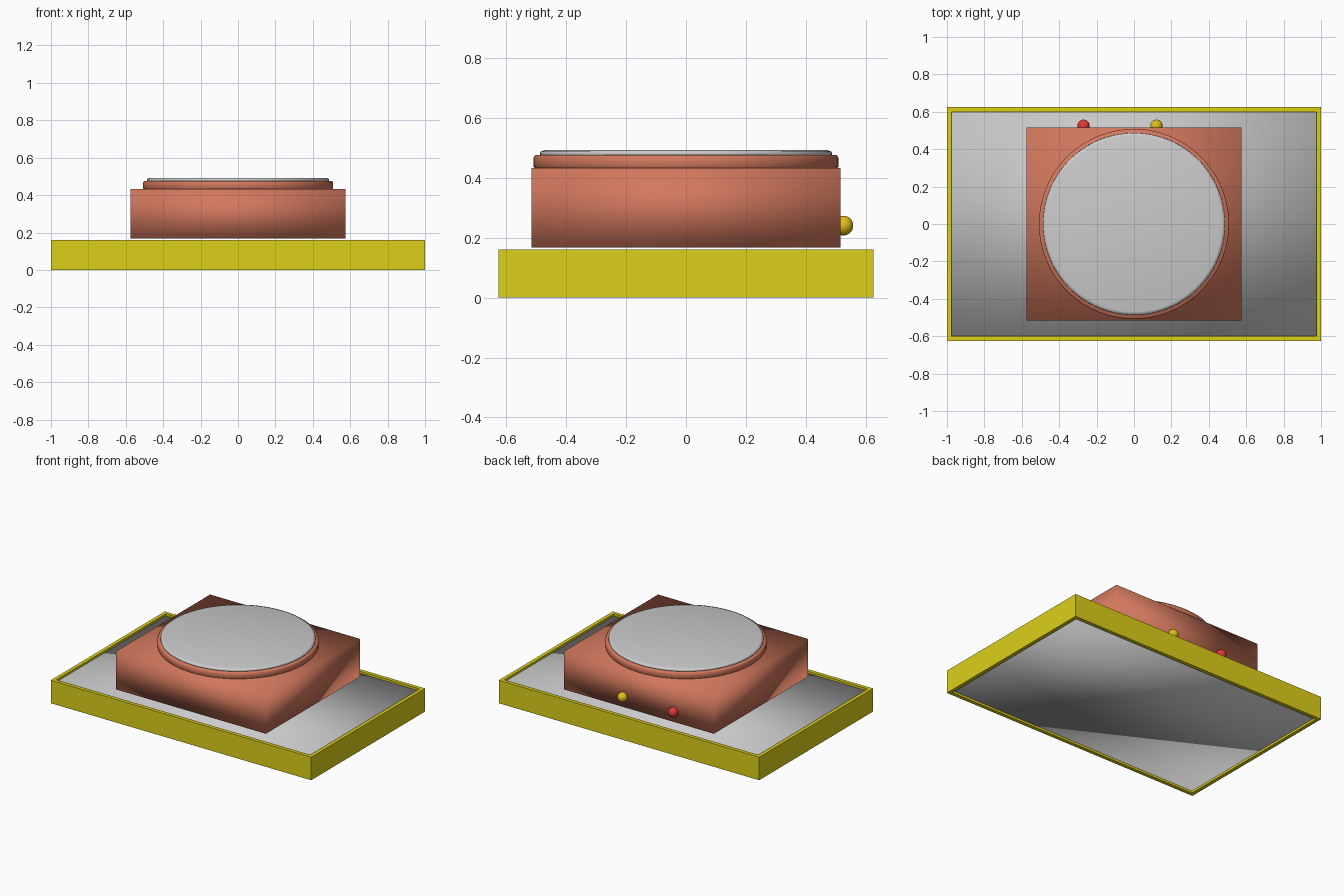
import bpy, bmesh
from math import cos, sin, pi

if "Cube" in bpy.data.objects:
    bpy.data.objects.remove(bpy.data.objects["Cube"])


def finish(name, bm, colour=None, smooth=True):
    bmesh.ops.recalc_face_normals(bm, faces=bm.faces)
    me = bpy.data.meshes.new(name)
    bm.to_mesh(me)
    bm.free()
    for p in me.polygons:
        p.use_smooth = smooth
    if colour:
        mat = bpy.data.materials.get(colour[0]) or bpy.data.materials.new(colour[0])
        mat.diffuse_color = (*colour[1], 1)
        mat.use_nodes = True
        mat.node_tree.nodes["Principled BSDF"].inputs["Base Color"].default_value = mat.diffuse_color
        me.materials.append(mat)
    ob = bpy.data.objects.new(name, me)
    bpy.context.collection.objects.link(ob)
    return ob


def loft(name, loops, colour=None, smooth=True, closed=False):
    """Skin a list of point loops; cap the ends unless the list closes on itself."""
    bm = bmesh.new()
    rings = [[bm.verts.new(p) for p in loop] for loop in loops]
    pairs = list(zip(rings, rings[1:]))
    if closed:
        pairs.append((rings[-1], rings[0]))
    else:
        bm.faces.new(rings[0])
        bm.faces.new(rings[-1])
    n = len(rings[0])
    for a, b in pairs:
        for i in range(n):
            j = (i + 1) % n
            bm.faces.new((a[i], a[j], b[j], b[i]))
    return finish(name, bm, colour, smooth)


def rect(x, y, z):
    return [(-x, -y, z), (x, -y, z), (x, y, z), (-x, y, z)]


def circle(r, z, n=96):
    return [(r * cos(2 * pi * i / n), r * sin(2 * pi * i / n), z) for i in range(n)]


def ball(name, x, y, z, r, colour):
    bm = bmesh.new()
    bmesh.ops.create_uvsphere(bm, u_segments=32, v_segments=16, radius=r)
    bmesh.ops.translate(bm, verts=bm.verts, vec=(x, y, z))
    return finish(name, bm, colour)


YELLOW = ("yellow", (0.72, 0.63, 0.01))
CLAY = ("clay", (0.65, 0.19, 0.11))
RED = ("red", (0.75, 0.04, 0.04))
GOLD = ("gold", (0.75, 0.52, 0.01))

# Open frame with the recessed panel inside it
loft("base_frame", [rect(1, 0.625, 0), rect(1, 0.625, 0.16),
                    rect(0.975, 0.6, 0.16), rect(0.975, 0.6, 0)],
     YELLOW, smooth=False, closed=True)
loft("base_panel", [rect(0.975, 0.6, 0.015), rect(0.975, 0.6, 0.145)])

# Main block, hovering just above the frame
loft("main_block", [rect(0.575, 0.515, 0.167), rect(0.575, 0.515, 0.433)], CLAY)

# Round collar and the disc resting on it
loft("collar", [circle(r, z) for r, z in
                ((0.505, 0.432), (0.508, 0.436), (0.508, 0.468), (0.503, 0.475))], CLAY)
loft("top_disc", [circle(r, z) for r, z in
                  ((0.485, 0.474), (0.487, 0.478), (0.486, 0.487), (0.47, 0.492))])

# Two buttons on the back of the block
ball("red_button", -0.27, 0.525, 0.24, 0.033, RED)
ball("yellow_button", 0.12, 0.525, 0.24, 0.033, GOLD)
